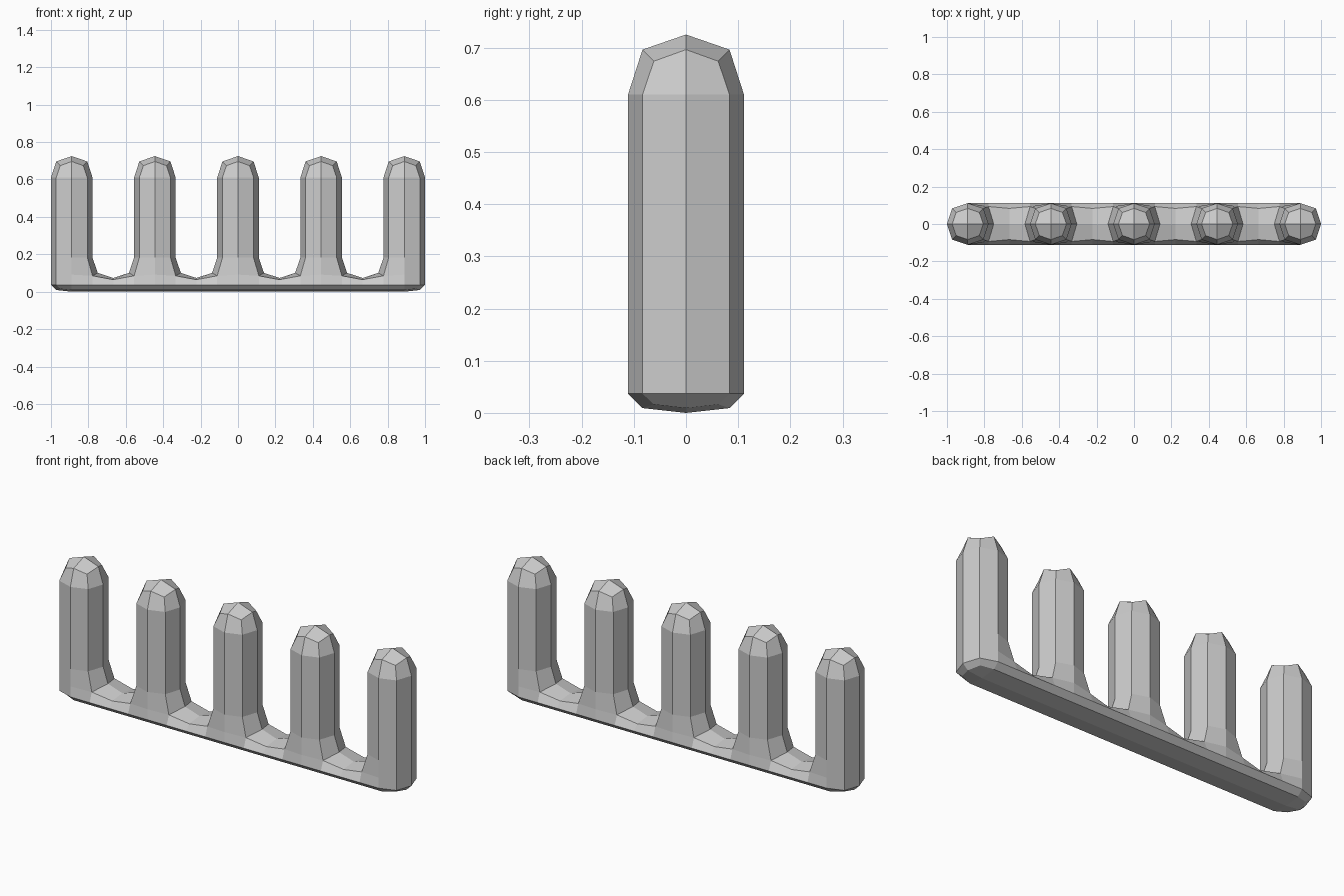
import bpy, bmesh

if "Cube" in bpy.data.objects:
    bpy.data.objects.remove(bpy.data.objects["Cube"])

W = 2 / 9                                # cell width; nine cells span the 2 unit length
LEVELS = [0.0, 0.0735, 0.29, 0.495, 0.725]  # base bottom, base top, post loops, post top

bm = bmesh.new()


def cell(col, row):
    """One quad of the comb profile in the xz plane."""
    x0, x1 = -1 + col * W, -1 + (col + 1) * W
    z0, z1 = LEVELS[row], LEVELS[row + 1]
    bm.faces.new([bm.verts.new((x, 0, z)) for x, z in
                  ((x0, z0), (x1, z0), (x1, z1), (x0, z1))])


# Base bar runs the full length, posts rise from every other cell
for col in range(9):
    for row in range(4 if col % 2 == 0 else 1):
        cell(col, row)
bmesh.ops.remove_doubles(bm, verts=bm.verts[:], dist=1e-4)

mesh = bpy.data.meshes.new("post_rack")
bm.to_mesh(mesh)
bm.free()
rack = bpy.data.objects.new("post_rack", mesh)
bpy.context.collection.objects.link(rack)

# Thicken the profile to square posts
solid = rack.modifiers.new("thickness", 'SOLIDIFY')
solid.thickness = W
solid.offset = 0

# One subdivision rounds it to faceted eight-sided posts
sub = rack.modifiers.new("rounding", 'SUBSURF')
sub.levels = sub.render_levels = 1
sub.use_limit_surface = False
